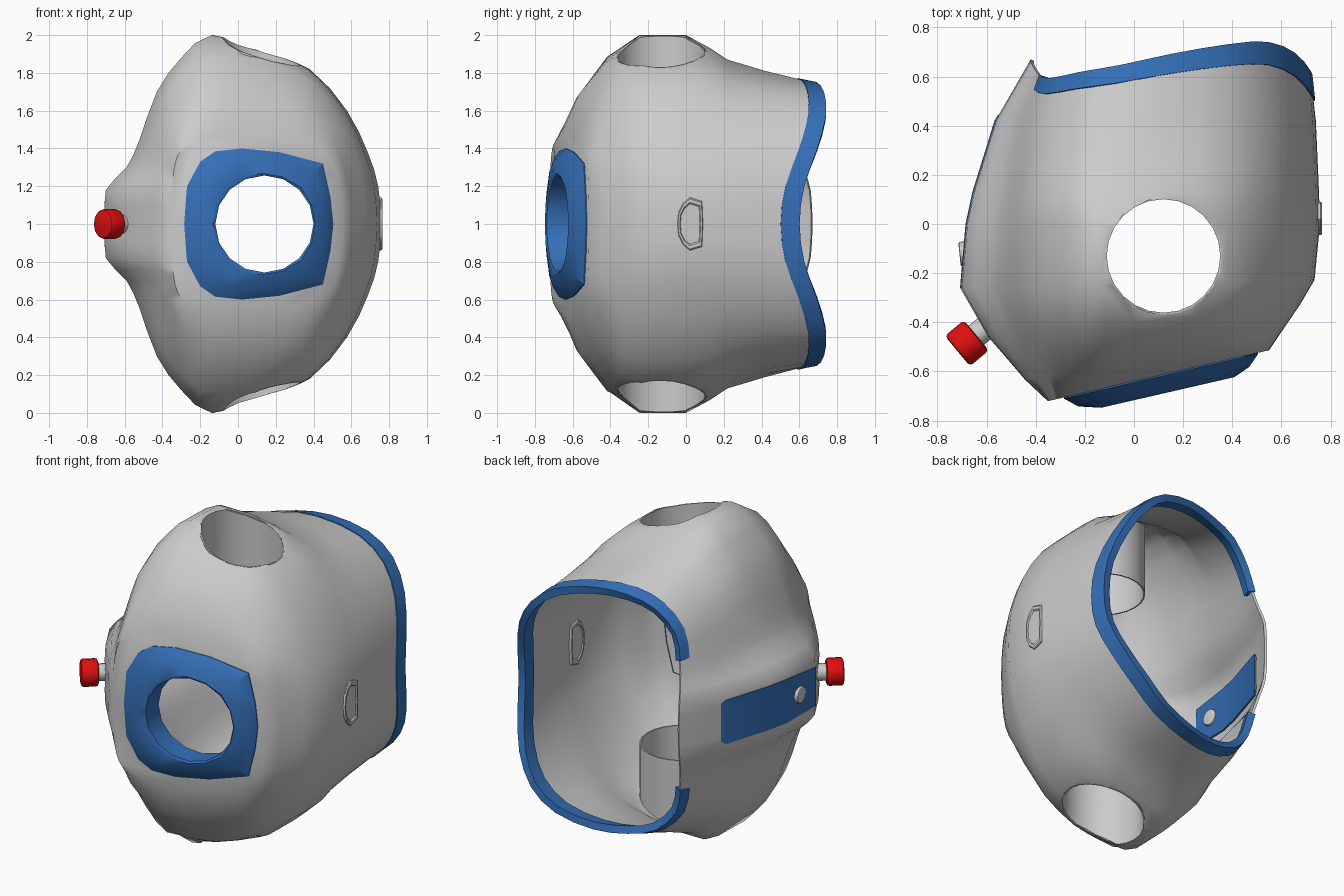
import bpy, math
from mathutils import Vector
from mathutils.bvhtree import BVHTree

if "Cube" in bpy.data.objects:
    bpy.data.objects.remove(bpy.data.objects["Cube"])


def material(name, rgb):
    m = bpy.data.materials.new(name)
    m.diffuse_color = (*rgb, 1)
    m.use_nodes = True
    m.node_tree.nodes["Principled BSDF"].inputs["Base Color"].default_value = m.diffuse_color
    return m


BLUE = material("blue", (0.035, 0.16, 0.48))
RED = material("red", (0.75, 0.005, 0.005))


def finish(ob, mat=None, angle=40):
    """Apply modifiers, smooth-shade, colour."""
    bpy.ops.object.select_all(action='DESELECT')
    ob.select_set(True)
    bpy.context.view_layer.objects.active = ob
    bpy.ops.object.convert(target='MESH')
    bpy.ops.object.shade_smooth_by_angle(angle=math.radians(angle))
    if mat:
        ob.data.materials.append(mat)
    return ob


def loft(name, rings, closed=True, cap_start=False, cap_end=False):
    """Skin a list of equally long point rings."""
    n = len(rings[0])
    verts = [p for r in rings for p in r]
    faces = []
    for k in range(len(rings) - 1):
        for i in range(n if closed else n - 1):
            j = (i + 1) % n
            faces.append((k*n + i, k*n + j, (k+1)*n + j, (k+1)*n + i))
    if cap_start:
        faces.append(tuple(reversed(range(n))))
    if cap_end:
        faces.append(tuple(range((len(rings)-1)*n, len(rings)*n)))
    me = bpy.data.meshes.new(name)
    me.from_pydata(verts, [], faces)
    ob = bpy.data.objects.new(name, me)
    bpy.context.collection.objects.link(ob)
    return ob


def solidify(ob, thickness, offset):
    m = ob.modifiers.new("thickness", 'SOLIDIFY')
    m.thickness, m.offset = thickness, offset


def cylinder(name, centre, direction, r, depth, sides=16, bevel=0.0):
    bpy.ops.mesh.primitive_cylinder_add(
        vertices=sides, radius=r, depth=depth, location=centre,
        rotation=Vector(direction).to_track_quat('Z', 'Y').to_euler())
    ob = bpy.context.object
    ob.name = name
    if bevel:
        b = ob.modifiers.new("bevel", 'BEVEL')
        b.width, b.segments = bevel, 2
    return ob


def mirrored(upper):
    """Complete an upper half outline (left to right) below z = 1."""
    return upper + [(p[0], p[1], 2 - p[2]) for p in reversed(upper[1:-1])]


def refine(pts):
    """Insert a smooth midpoint between all points of a half section."""
    flip = lambda p: (p[0], -p[1], *p[2:])
    q = [flip(pts[1])] + pts + [flip(pts[-2])]
    out = []
    for i in range(1, len(pts)):
        out += [q[i], tuple((9*(b + c) - a - d) / 16 for a, b, c, d in zip(*q[i-1:i+3]))]
    return out + [pts[-1]]


def lerp(a, b, t):
    return a + (b - a) * t


def tilt(x):
    """Slanted plane of the front face."""
    return -0.64 + 0.23 * x


# Key half sections: (x, height above z = 1), rim also with its y
FRONT = refine([(-.35, 0), (-.35, .18), (-.34, .28), (-.32, .36), (-.27, .42), (-.18, .45), (-.06, .46),
                (.12, .455), (.32, .43), (.44, .39), (.51, .32), (.54, .18), (.55, 0)])
MID = refine([(-.70, 0), (-.70, .18), (-.59, .30), (-.52, .45), (-.43, .70), (-.30, .88), (-.14, 1),
              (.12, .92), (.38, .82), (.58, .60), (.69, .38), (.745, .2), (.76, 0)])
RIM = refine([(-.42, 0, .67), (-.42, .18, .66), (-.405, .28, .63), (-.38, .40, .60), (-.34, .55, .585),
              (-.22, .68, .61), (-.05, .735, .64), (.15, .745, .685), (.38, .69, .725),
              (.54, .57, .735), (.65, .40, .69), (.71, .2, .62), (.72, 0, .595)])


def front_ring(fx, fz, k, top=1):
    pts = []
    for a, b in zip(FRONT, MID):
        x = lerp(a[0], b[0], fx if b[0] < 0 else fx * .88)
        pts.append((x, lerp(tilt(x), -.2, k), 1 + min(top, lerp(a[1], b[1], fz))))
    return mirrored(pts)


def back_ring(y, fx, fz, top=1):
    return mirrored([(lerp(a[0], b[0], fx), y, 1 + min(top, lerp(a[1], b[1], fz)))
                     for a, b in zip(MID, RIM)])


rim = mirrored([(x, y, 1 + h) for x, h, y in RIM])
rings = [front_ring(0, 0, 0), front_ring(.26, .42, .2), front_ring(.68, .9, .55, .885),
         front_ring(1, 1, .9), back_ring(0, .08, 0), back_ring(.13, .18, .06, .93),
         back_ring(.22, .28, .4, .87), back_ring(.42, .5, .72), rim]

# Shell with front, top and bottom openings
shell = loft("shell", rings, cap_start=True)
tree = BVHTree.FromPolygons([v.co.copy() for v in shell.data.vertices],
                            [tuple(p.vertices) for p in shell.data.polygons])
solidify(shell, 0.015, -1)
HX, HY, HR = 0.12, -0.13, 0.235
cutters = [cylinder("vertical_hole_cutter", (HX, HY, 1), (0, 0, 1), HR, 4, 24),
           cylinder("front_hole_cutter", (.14, -.65, 1), (0, 1, 0), .265, .6, 24)]
for c in cutters:
    c.hide_render = True
    m = shell.modifiers.new("hole", 'BOOLEAN')
    m.operation, m.solver, m.object = 'DIFFERENCE', 'EXACT', c
finish(shell, None, 60)
for c in cutters:
    bpy.data.objects.remove(c)

# Tubes running inward from the top and bottom openings
for name, s in (("top_tube", 1), ("bottom_tube", -1)):
    outer, inner = [], []
    for i in range(24):
        a = math.tau * i / 24
        x, y = HX + HR * math.cos(a), HY + HR * math.sin(a)
        hit = tree.ray_cast(Vector((x, y, 1 + 2*s)), Vector((0, 0, -s)))[0]
        outer.append((x, y, hit.z))
        inner.append((x, y, 1 + .52*s))
    tube = loft(name, [outer, inner] if s > 0 else [inner, outer])
    solidify(tube, 0.008, 0)
    finish(tube)

# Blue edging round the back opening, left flap excluded
band_start = []
for a, b in zip(rings[-2], rim):
    width = .055 + .04 * (b[0] + .4) / 1.15
    t = 1 - width / (b[1] - a[1])
    band_start.append(tuple(lerp(a[i], b[i], t) for i in range(3)))
band_end = [(x, y + .006, z) for x, y, z in rim]
trim = loft("back_opening_trim", [band_start[6:43], band_end[6:43]], closed=False)
solidify(trim, 0.045, -.7)
finish(trim, BLUE, 35)

# Blue raised surround of the front opening
contour = mirrored([(x, 0, 1 + h) for x, h in
                    [(-.285, 0), (-.27, .2), (-.2, .33), (-.12, .385), (.02, .4),
                     (.22, .38), (.45, .32), (.49, .14), (.505, 0)]])
n = len(contour)
circle = [(.14 - .26*math.cos(math.tau*i/n), 0, 1 + .257*math.sin(math.tau*i/n)) for i in range(n)]


def bezel_ring(t, lift):
    pts = [(lerp(a[0], b[0], t), lerp(a[2], b[2], t)) for a, b in zip(contour, circle)]
    return [(x, tilt(x) + lift, z) for x, z in pts]


bezel = loft("front_opening_surround",
             [bezel_ring(1, .06), bezel_ring(1, -.07), bezel_ring(.92, -.077),
              bezel_ring(.35, -.05), bezel_ring(0, -.005), bezel_ring(0, .02)])
finish(bezel, BLUE, 35)

# Blue plate set into the left side, with a round button
path = [(r[0][0] - .008, r[0][1]) for r in rings[3:8]]
path.append((path[-1][0] - .1 * (path[-1][0] - rim[0][0]), .445))
heights = [.12, .135, .135, .135, .135, .115]
plate = loft("side_plate", [[(x, y, 1 + s*h) for (x, y), h in zip(path, heights)] for s in (-1, 1)],
             closed=False)
solidify(plate, 0.03, 1)
finish(plate, BLUE, 35)
finish(cylinder("side_button", (-.68, -.12, 1), (-1, -.1, 0), .05, .06, 20, .008))

# Knob on the front left corner
axis = Vector((-.77, -.64, 0)).normalized()
cap = Vector((-.68, -.485, 1))
finish(cylinder("knob_collar", cap - axis * .125, axis, .085, .04, 8, .01))
finish(cylinder("knob_stem", cap - axis * .08, axis, .05, .14, 12))
finish(cylinder("knob_cap", cap, axis, .08, .1, 12, .015), RED)

# Framed badge on the right side, showing inside as well
shape = [(-.035, .11), (.0, .14), (.065, .12), (.07, 0), (.065, -.12), (.0, -.14),
         (-.035, -.11), (-.06, -.06), (-.065, 0), (-.06, .06)]
badge = loft("side_badge",
             [[(x, .02 + y*s, 1 + z*s) for y, z in reversed(shape)]
              for x, s in ((.73, .76), (.724, .82), (.724, .95), (.73, 1), (.758, 1),
                           (.764, .95), (.764, .82), (.757, .76))],
             cap_start=True, cap_end=True)
finish(badge, None, 25)
